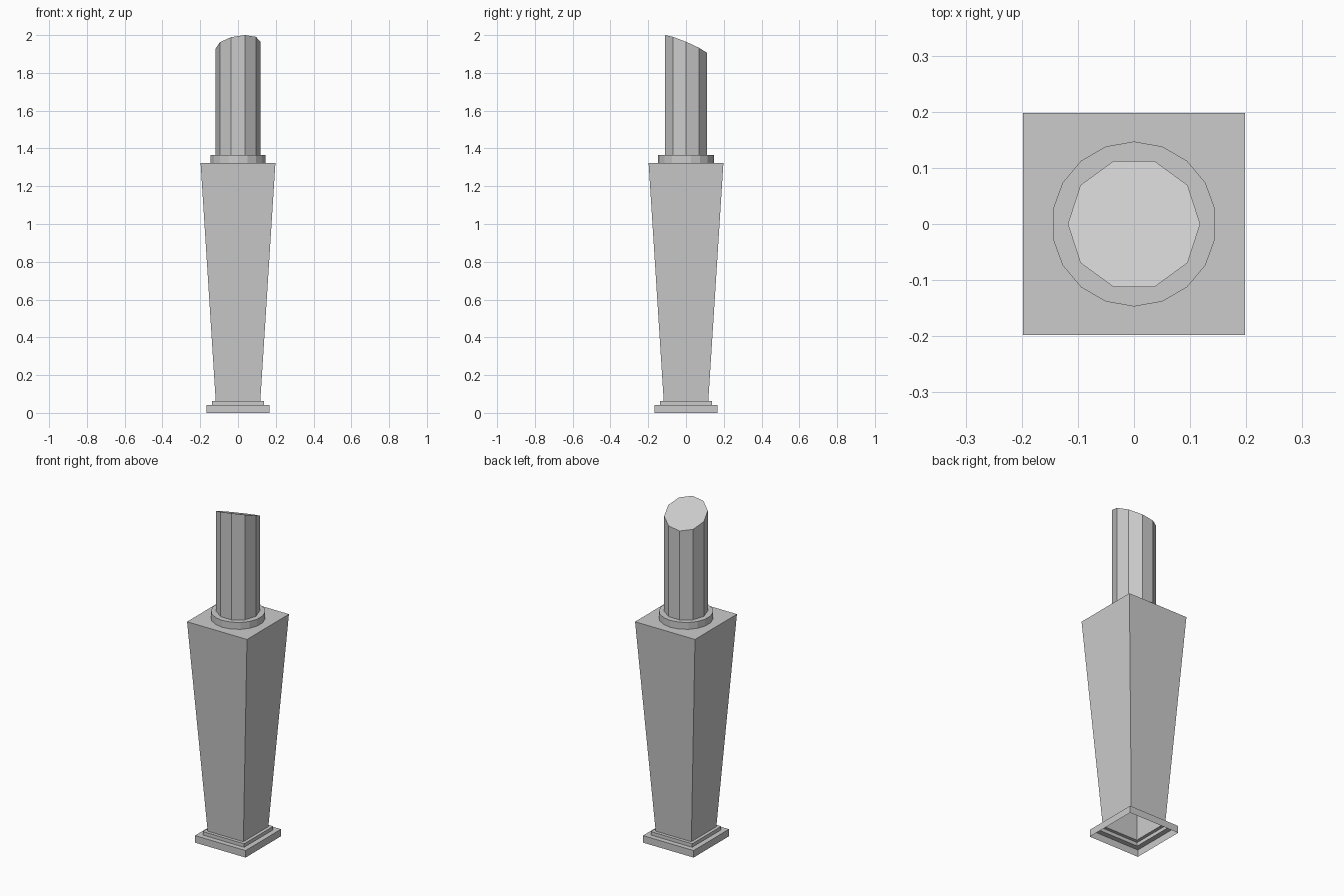
import bpy, bmesh
from math import sin, cos, pi, sqrt

if "Cube" in bpy.data.objects:
    bpy.data.objects.remove(bpy.data.objects["Cube"])


def turned(name, sides, phase, profile, top_plane=None):
    """Stack polygon rings of (radius, z), open below and capped on top."""
    bm = bmesh.new()
    rings = []
    for r, z in profile:
        ring = []
        for i in range(sides):
            a = phase + 2 * pi * i / sides
            ring.append(bm.verts.new((r * cos(a), r * sin(a), z)))
        rings.append(ring)
    for lo, hi in zip(rings, rings[1:]):
        for i in range(sides):
            j = (i + 1) % sides
            bm.faces.new((lo[i], lo[j], hi[j], hi[i]))
    bm.faces.new(rings[-1])
    # optional slanted top: z = a + b*x + c*y
    if top_plane:
        a, b, c = top_plane
        for v in rings[-1]:
            v.co.z = a + b * v.co.x + c * v.co.y
    mesh = bpy.data.meshes.new(name)
    bm.to_mesh(mesh)
    bm.free()
    obj = bpy.data.objects.new(name, mesh)
    bpy.context.collection.objects.link(obj)
    return obj


# Stepped plinth and flared square shaft, a hollow shell open underneath
half_widths = [(0.167, 0), (0.167, 0.042), (0.137, 0.042), (0.137, 0.063),
               (0.118, 0.063), (0.198, 1.323)]
turned("square_pedestal", 4, pi / 4, [(w * sqrt(2), z) for w, z in half_widths])

# Round collar on top of the shaft
turned("collar", 18, pi / 2, [(0.147, 1.323), (0.147, 1.364)])

# Ten-sided column with a slanted cut
turned("slanted_column", 10, 0, [(0.118, 1.364), (0.118, 1.95)],
       top_plane=(1.9475, 0.148, -0.42))
